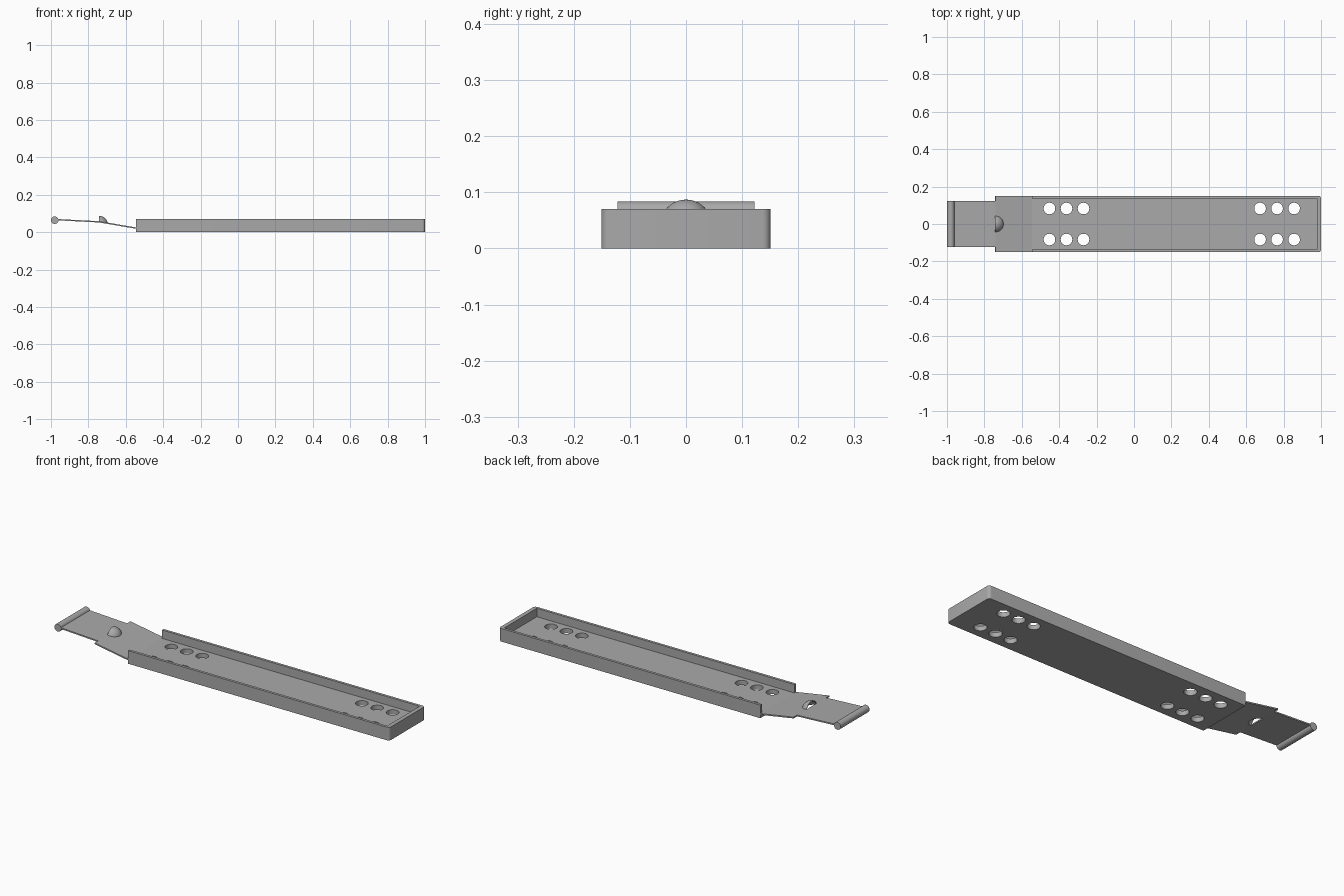
import bpy, bmesh
from mathutils import Vector

cube = bpy.data.objects.get("Cube")
if cube:
    bpy.data.objects.remove(cube)

steel = bpy.data.materials.new("grey steel")
steel.use_nodes = True
GREY = (0.4, 0.4, 0.4, 1)
steel.diffuse_color = GREY
steel.node_tree.nodes["Principled BSDF"].inputs["Base Color"].default_value = GREY


def add_object(name, bm):
    bmesh.ops.recalc_face_normals(bm, faces=bm.faces)
    mesh = bpy.data.meshes.new(name)
    bm.to_mesh(mesh)
    bm.free()
    mesh.materials.append(steel)
    obj = bpy.data.objects.new(name, mesh)
    bpy.context.collection.objects.link(obj)
    return obj


def activate(obj):
    bpy.ops.object.select_all(action='DESELECT')
    obj.select_set(True)
    bpy.context.view_layer.objects.active = obj


def smooth(obj):
    activate(obj)
    bpy.ops.object.shade_smooth_by_angle(angle=0.6)


def box(bm, low, high):
    low, high = Vector(low), Vector(high)
    verts = bmesh.ops.create_cube(bm, size=1)["verts"]
    bmesh.ops.scale(bm, vec=high - low, verts=verts)
    bmesh.ops.translate(bm, vec=(low + high) / 2, verts=verts)


def cut(obj, cutter):
    cutter.hide_render = True
    mod = obj.modifiers.new("cut", 'BOOLEAN')
    mod.operation = 'DIFFERENCE'
    mod.solver = 'EXACT'
    mod.object = cutter
    activate(obj)
    bpy.ops.object.modifier_apply(modifier=mod.name)
    bpy.data.objects.remove(cutter)


# Tray: a block with rounded closed-end corners, hollowed and open at -x
OPEN_X, FLOOR, HALF = -0.545, 0.025, 0.151
bm = bmesh.new()
box(bm, (OPEN_X, -HALF, 0), (1, HALF, 0.07))
corners = [e for e in bm.edges if all(v.co.x > 0.9 for v in e.verts)
           and abs(e.verts[0].co.z - e.verts[1].co.z) > 0.01]
bmesh.ops.bevel(bm, geom=corners, offset=0.015, segments=5, profile=0.5, affect='EDGES')
tray = add_object("tray", bm)

bm = bmesh.new()
box(bm, (OPEN_X - 0.1, -0.137, FLOOR), (0.978, 0.137, 0.2))
cut(tray, add_object("cavity_cutter", bm))

# Two groups of six floor holes
bm = bmesh.new()
for start in (-0.452, 0.674):
    for i in range(3):
        for y in (-0.083, 0.083):
            hole = bmesh.ops.create_cone(bm, cap_ends=True, segments=32,
                                         radius1=0.031, radius2=0.031, depth=0.1)
            bmesh.ops.translate(bm, vec=(start + i * 0.091, y, 0.01), verts=hole["verts"])
cut(tray, add_object("hole_cutter", bm))
smooth(tray)

# Bent spring tongue: wide sloped part, then a narrower flatter part
THICK = 0.007
BEND = Vector((-0.742, 0, 0.055))
ROOT = Vector((OPEN_X + 0.003, 0, 0.021))
TIP = Vector((-0.975, 0, 0.067))
bm = bmesh.new()
outline = [(ROOT, HALF), (BEND, HALF), (BEND, 0.122), (TIP, 0.122)]
rows = [[bm.verts.new((p.x, s * w, p.z)) for s in (-1, 1)] for p, w in outline]
bm.faces.new([rows[0][0], rows[0][1], rows[1][1], rows[2][1], rows[2][0], rows[1][0]])
bm.faces.new([rows[2][0], rows[2][1], rows[3][1], rows[3][0]])
tongue = add_object("spring_tongue", bm)
mod = tongue.modifiers.new("thickness", 'SOLIDIFY')
mod.thickness = THICK
mod.offset = 0
activate(tongue)
bpy.ops.object.modifier_apply(modifier=mod.name)

# Raised catch: quarter dome, open toward the tongue tip
CENTER = Vector((BEND.x, 0, 0.041))
RADIUS = 0.046
slope_normal = Vector((BEND.z - ROOT.z, 0, ROOT.x - BEND.x)).normalized()


def dome(radius, closed):
    bm = bmesh.new()
    bmesh.ops.create_uvsphere(bm, u_segments=32, v_segments=20, radius=radius)
    bmesh.ops.translate(bm, vec=CENTER, verts=bm.verts)
    planes = [(CENTER, Vector((1, 0, 0)))]
    if not closed:
        planes.append((BEND, slope_normal))
    for point, normal in planes:
        bmesh.ops.bisect_plane(bm, geom=bm.verts[:] + bm.edges[:] + bm.faces[:],
                               plane_co=point, plane_no=normal, clear_inner=True)
    if closed:
        bmesh.ops.holes_fill(bm, edges=[e for e in bm.edges if e.is_boundary])
    return bm


cut(tongue, add_object("catch_cutter", dome(RADIUS - 0.004, True)))
catch = add_object("catch_dome", dome(RADIUS, False))
mod = catch.modifiers.new("shell", 'SOLIDIFY')
mod.thickness = 0.004
mod.offset = -1
smooth(catch)

# Round grip bar across the tongue tip
bm = bmesh.new()
bmesh.ops.create_cone(bm, cap_ends=True, segments=32, radius1=0.02, radius2=0.02, depth=0.244)
for v in bm.verts:
    v.co = Vector((v.co.x - 0.98, v.co.z, v.co.y + 0.064))
smooth(add_object("grip_bar", bm))
